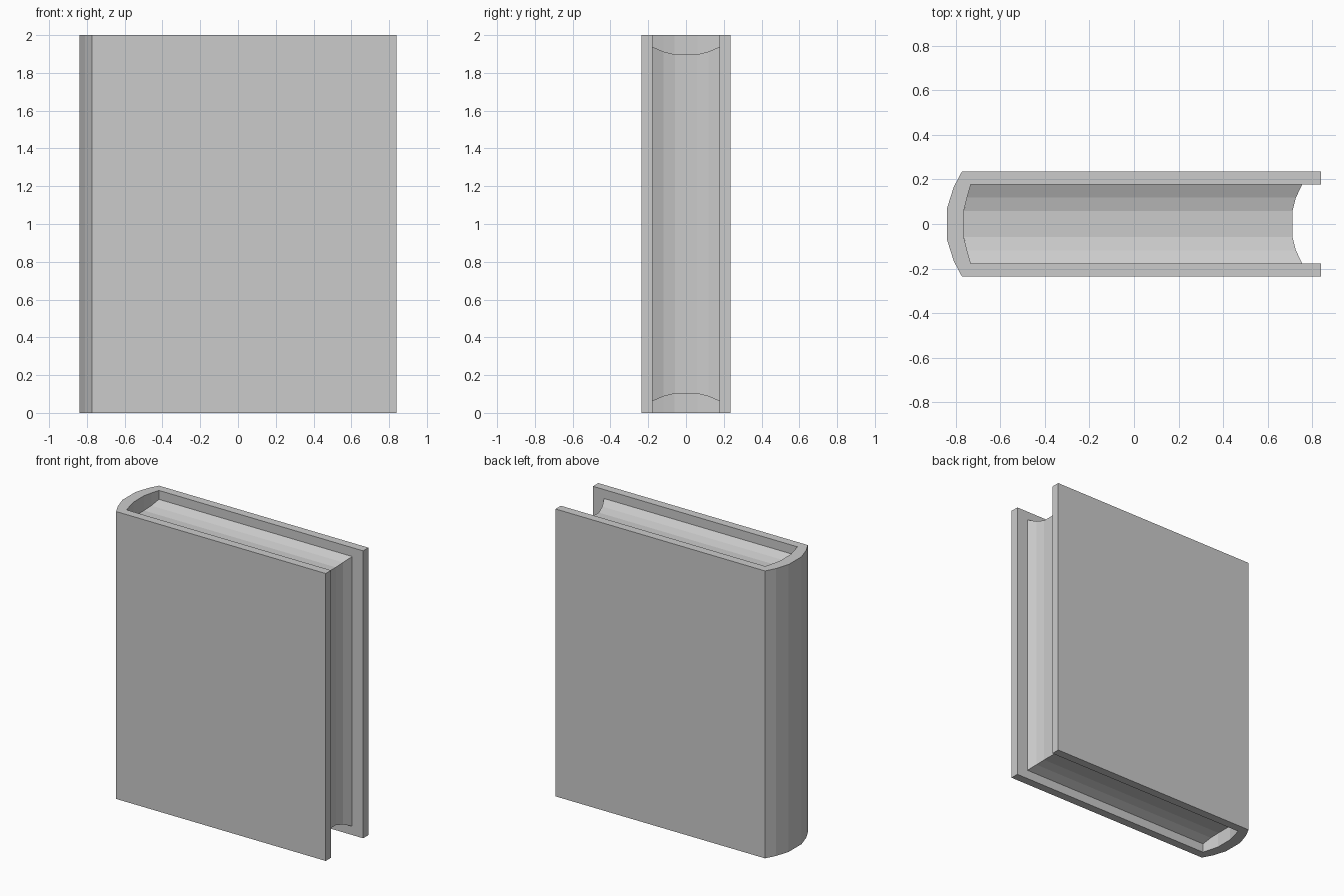
import bpy
import bmesh

if "Cube" in bpy.data.objects:
    bpy.data.objects.remove(bpy.data.objects["Cube"])


def make_object(name, loops, cyclic, cap):
    """Skin quads between successive loops of points (each loop is closed)."""
    bm = bmesh.new()
    rings = [[bm.verts.new(p) for p in loop] for loop in loops]
    n = len(rings[0])
    for a, b in zip(rings, rings[1:]):
        for i in range(n):
            j = (i + 1) % n
            bm.faces.new((a[i], a[j], b[j], b[i]))
    if cap:
        bm.faces.new(rings[0])
        bm.faces.new(rings[-1])
    bmesh.ops.recalc_face_normals(bm, faces=bm.faces[:])
    mesh = bpy.data.meshes.new(name)
    bm.to_mesh(mesh)
    bm.free()
    obj = bpy.data.objects.new(name, mesh)
    bpy.context.collection.objects.link(obj)
    return obj


def mirrored(half):
    """Complete a half profile by mirroring it across y = 0."""
    return half + [(x, -y) for x, y in reversed(half)]


HEIGHT = 2.0

# Cover: front board, rounded spine and back board as one thick U profile
outer = mirrored([(0.84, 0.2355), (-0.773, 0.2355), (-0.81, 0.165), (-0.84, 0.07)])
inner = mirrored([(0.84, 0.177), (-0.733, 0.177), (-0.75, 0.118), (-0.764, 0.06)])
sections = [
    [(ox, oy, 0), (ix, iy, 0), (ix, iy, HEIGHT), (ox, oy, HEIGHT)]
    for (ox, oy), (ix, iy) in zip(outer, inner)
]
make_object("cover", sections, False, True)

# Pages: slices across the thickness, hollowed at the top, bottom and fore edge
# each entry: y, spine x, fore edge x, inset from top and bottom
half = [
    (0.177, -0.733, 0.755, 0.062),
    (0.118, -0.75, 0.727, 0.088),
    (0.058, -0.764, 0.712, 0.103),
]
slices = half + [(-y, s, f, d) for y, s, f, d in reversed(half)]
page_loops = [
    [(s, y, d), (f, y, d), (f, y, HEIGHT - d), (s, y, HEIGHT - d)]
    for y, s, f, d in slices
]
make_object("pages", page_loops, False, True)
